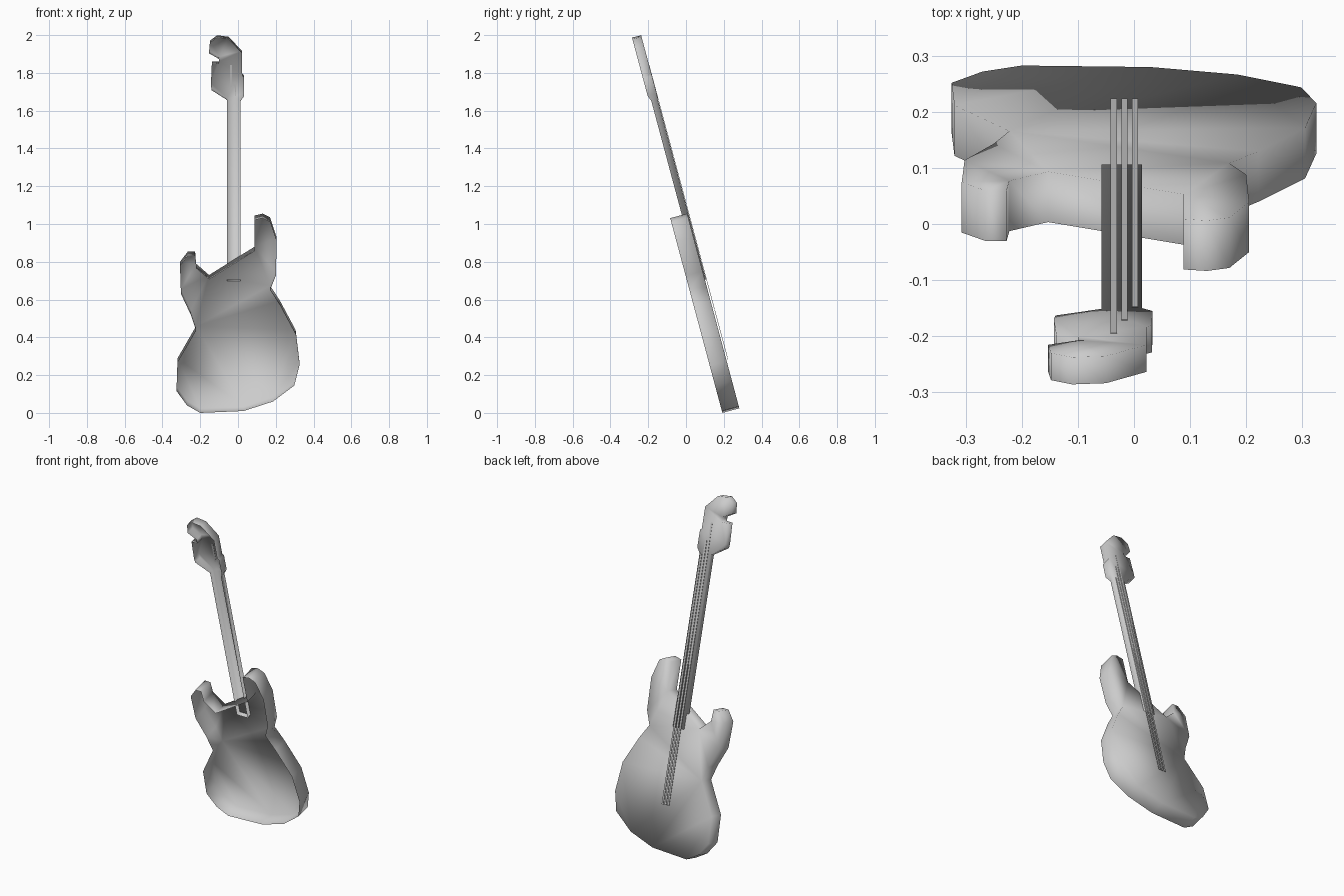
import bpy, bmesh, math

cube = bpy.data.objects.get("Cube")
if cube:
    bpy.data.objects.remove(cube, do_unlink=True)

LEAN = math.radians(15)
COS, SIN = math.cos(LEAN), math.sin(LEAN)

# One grey for every part
grey = bpy.data.materials.new("light grey")
grey.use_nodes = True
grey.diffuse_color = (0.6, 0.6, 0.6, 1)
grey.node_tree.nodes["Principled BSDF"].inputs["Base Color"].default_value = grey.diffuse_color


def slab(name, outline, depth, shell=True):
    """Extrude an outline (across, along) between the (front, back) given by depth, then lean it.
    A shell is smooth and open at the front; otherwise it is a flat solid."""
    bm = bmesh.new()
    face = bm.faces.new([bm.verts.new((x, depth(t)[0], t)) for x, t in outline])
    grown = bmesh.ops.extrude_face_region(bm, geom=[face], use_keep_orig=True)
    for v in grown["geom"]:
        if isinstance(v, bmesh.types.BMVert):
            v.co.y = depth(v.co.z)[1]
    bmesh.ops.recalc_face_normals(bm, faces=bm.faces)
    if shell:
        bmesh.ops.delete(bm, geom=[face], context="FACES_ONLY")
    bmesh.ops.triangulate(bm, faces=[f for f in bm.faces if len(f.verts) > 4])
    mesh = bpy.data.meshes.new(name)
    bm.to_mesh(mesh)
    bm.free()
    mesh.materials.append(grey)
    for poly in mesh.polygons:
        poly.use_smooth = shell
    obj = bpy.data.objects.new(name, mesh)
    obj.rotation_euler.x = LEAN
    bpy.context.collection.objects.link(obj)


def along(points, depth):
    """Turn heights into distances along the leaning axis at a given depth."""
    return [(x, (z - SIN * depth) / COS) for x, z in points]


# Body: an open-fronted shell with lower bout, long horn, cutaway and short horn
lower_right = [(-0.27, 0.04), (-0.2, 0.0), (0.03, 0.01), (0.185, 0.06),
               (0.298, 0.145), (0.325, 0.25), (0.305, 0.415), (0.222, 0.57), (0.17, 0.65)]
horns = [(0.2, 0.75), (0.205, 0.93), (0.17, 1.035), (0.13, 1.055), (0.088, 1.045),
         (0.088, 0.88), (-0.153, 0.73), (-0.222, 0.79), (-0.227, 0.855),
         (-0.265, 0.855), (-0.307, 0.8)]
lower_left = [(-0.302, 0.63), (-0.25, 0.52), (-0.222, 0.435), (-0.32, 0.265), (-0.325, 0.115)]
FRONT, BACK = 0.186, 0.279
outline = along(lower_right, FRONT) + along(horns, BACK) + along(lower_left, FRONT)
slab("body", outline, lambda t: (FRONT, BACK))

# Neck and headstock: one shell, slimmer along the neck, with a hooked tip
neck = [(-0.058, 0.655), (0.014, 0.655)]
head = [(0.014, 1.655), (0.033, 1.685), (0.032, 1.78), (0.022, 1.79),
        (0.022, 1.91), (-0.05, 1.985), (-0.11, 1.993), (-0.148, 1.965), (-0.153, 1.91),
        (-0.1, 1.88), (-0.1, 1.855), (-0.138, 1.855), (-0.143, 1.74), (-0.14, 1.715),
        (-0.058, 1.66)]
slab("neck_and_headstock", neck + along(head, 0.264),
     lambda t: (0.25, 0.285) if t < 1.66 else (0.238, 0.288))

# Strings
for i, top in enumerate((1.83, 1.735, 1.645)):
    x0 = -0.0415 + 0.019 * i
    x1 = x0 + 0.011
    slab(f"string_{i + 1}", [(x0, 0.215), (x1, 0.215), (x1, top), (x0, top)],
         lambda t: (0.2865, 0.289), shell=False)
